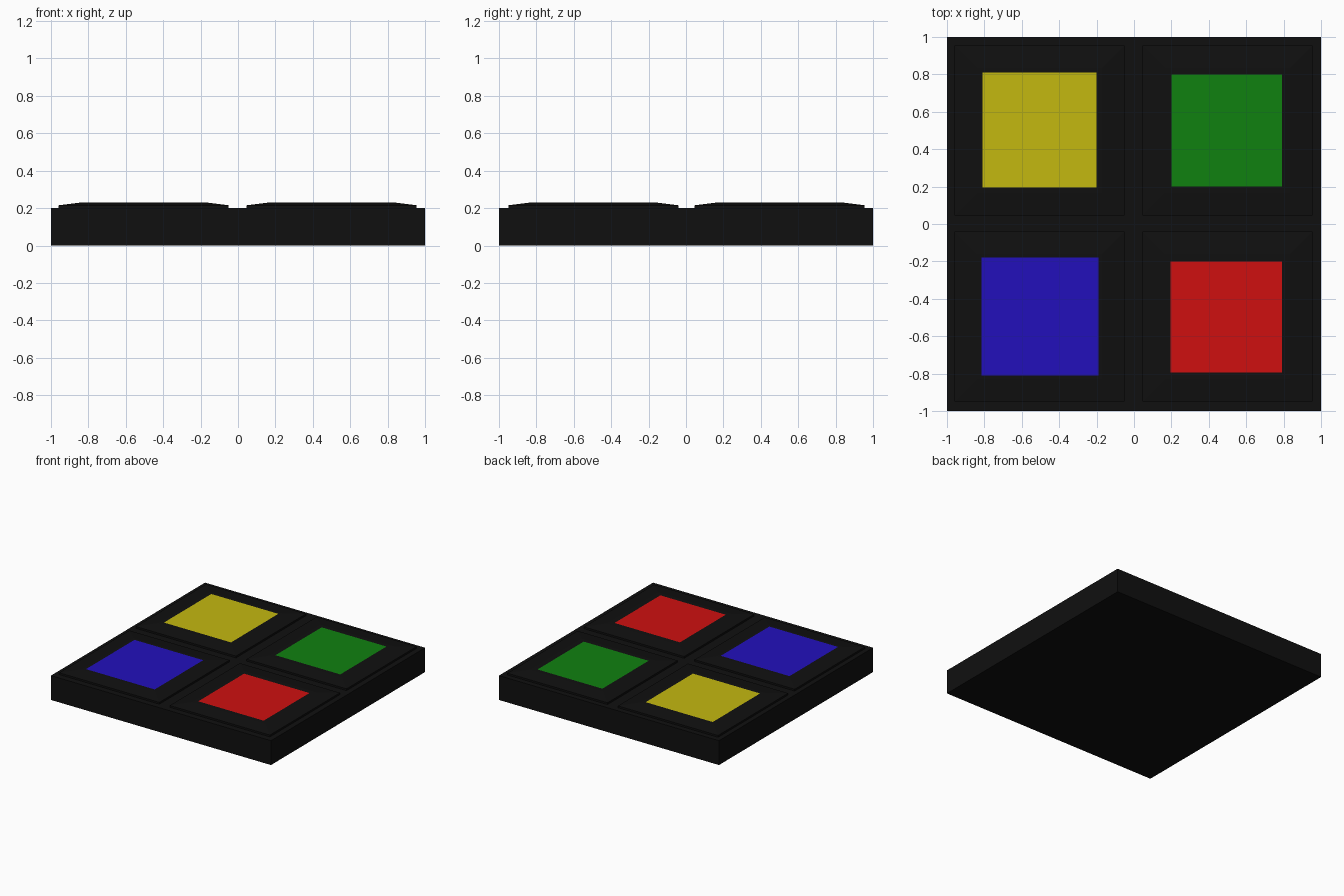
import bpy, bmesh

if "Cube" in bpy.data.objects:
    bpy.data.objects.remove(bpy.data.objects["Cube"])


def material(name, rgb):
    m = bpy.data.materials.new(name)
    m.diffuse_color = (*rgb, 1)
    m.use_nodes = True
    m.node_tree.nodes["Principled BSDF"].inputs["Base Color"].default_value = m.diffuse_color
    return m


BLACK = material("black", (0.005, 0.005, 0.005))


def finish(bm, name, mats):
    bmesh.ops.recalc_face_normals(bm, faces=bm.faces[:])
    me = bpy.data.meshes.new(name)
    bm.to_mesh(me)
    bm.free()
    for m in mats:
        me.materials.append(m)
    ob = bpy.data.objects.new(name, me)
    bpy.context.collection.objects.link(ob)


# Base slab
bm = bmesh.new()
bmesh.ops.create_cube(bm, size=1)
for v in bm.verts:
    v.co = (v.co.x * 2, v.co.y * 2, (v.co.z + 0.5) * 0.2)
finish(bm, "base_slab", [BLACK])


# Tile: nested square rings stepping up to a flat coloured centre
def tile(name, cx, cy, colour, panel):
    x0, x1, y0, y1 = panel
    bm = bmesh.new()
    rings = []
    for half, z in ((0.455, 0.195), (0.455, 0.215), (0.335, 0.23)):
        rings.append([bm.verts.new((cx + sx * half, cy + sy * half, z))
                      for sx, sy in ((-1, -1), (1, -1), (1, 1), (-1, 1))])
    rings.append([bm.verts.new((x, y, 0.23))
                  for x, y in ((x0, y0), (x1, y0), (x1, y1), (x0, y1))])
    for a, b in zip(rings, rings[1:]):
        for i in range(4):
            j = (i + 1) % 4
            bm.faces.new((a[i], a[j], b[j], b[i]))
    bm.faces.new(rings[0][::-1])
    bm.faces.new(rings[-1]).material_index = 1
    finish(bm, name, [BLACK, colour])


tile("yellow_tile", -0.505, 0.5, material("yellow", (0.55, 0.48, 0.005)),
     (-0.81, -0.2, 0.195, 0.81))
tile("green_tile", 0.5, 0.5, material("green", (0.005, 0.22, 0.005)),
     (0.2, 0.79, 0.2, 0.8))
tile("blue_tile", -0.505, -0.495, material("blue", (0.016, 0.005, 0.5)),
     (-0.815, -0.19, -0.81, -0.18))
tile("red_tile", 0.5, -0.495, material("red", (0.62, 0.005, 0.005)),
     (0.195, 0.79, -0.795, -0.2))
